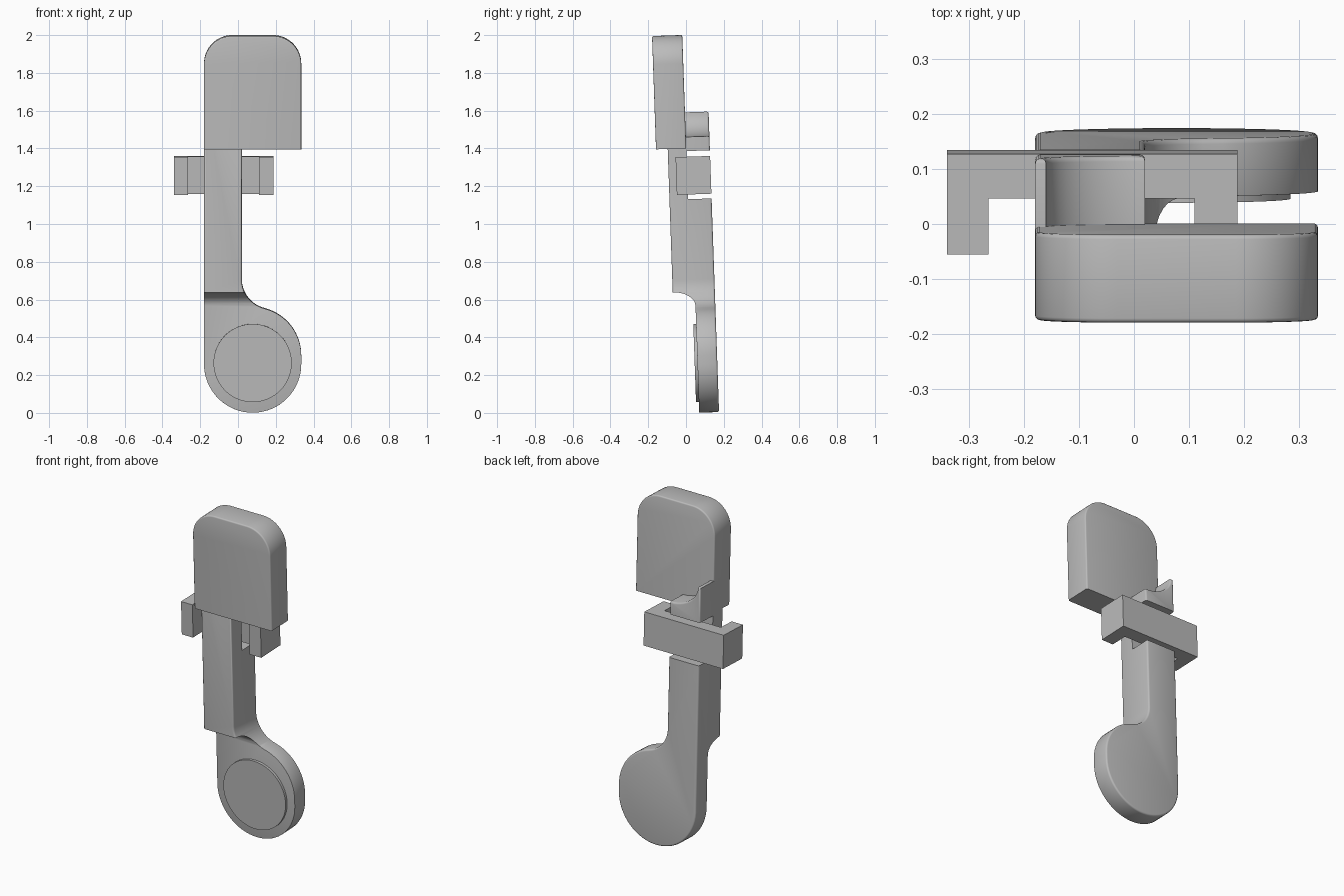
import bpy, bmesh
from math import sin, cos, radians, pi
from mathutils import Matrix

cube = bpy.data.objects.get("Cube")
if cube:
    bpy.data.objects.remove(cube, do_unlink=True)

grey = bpy.data.materials.new("plain grey")
grey.use_nodes = True
colour = (0.5, 0.5, 0.5, 1)
grey.diffuse_color = colour
grey.node_tree.nodes["Principled BSDF"].inputs["Base Color"].default_value = colour

TILT = Matrix.Rotation(radians(2), 4, 'X')


def arc(cx, cz, rx, rz, a0, a1, n=16):
    steps = [radians(a0 + (a1 - a0) * i / n) for i in range(n + 1)]
    return [(cx + rx * cos(a), cz + rz * sin(a)) for a in steps]


def extrude(name, points, lo, hi, place):
    """Extrude a flat outline from lo to hi; place(u, v, depth) gives the position."""
    bm = bmesh.new()
    face = bm.faces.new([bm.verts.new(place(u, v, lo)) for u, v in points])
    side = bmesh.ops.extrude_face_region(bm, geom=[face])["geom"]
    shift = place(0, 0, hi - lo)
    bmesh.ops.translate(bm, verts=[g for g in side if isinstance(g, bmesh.types.BMVert)], vec=shift)
    bmesh.ops.recalc_face_normals(bm, faces=bm.faces)
    mesh = bpy.data.meshes.new(name)
    bm.to_mesh(mesh)
    bm.free()
    mesh.materials.append(grey)
    obj = bpy.data.objects.new(name, mesh)
    bpy.context.collection.objects.link(obj)
    return obj


def front(u, v, d):
    return (u, d, v)


def side(u, v, d):
    return (d, u, v)


def top(u, v, d):
    return (u, v, d)


def round_rims(obj, width, rule):
    """Round the sharp edges picked by a rule on the edge's two ends."""
    bm = bmesh.new()
    bm.from_mesh(obj.data)
    edges = [e for e in bm.edges if len(e.link_faces) == 2
             and e.calc_face_angle() > 0.6 and rule(*[v.co for v in e.verts])]
    bmesh.ops.bevel(bm, geom=edges, offset=width, segments=3, profile=0.5,
                    affect='EDGES', clamp_overlap=True)
    bm.to_mesh(obj.data)
    bm.free()


def on_plane(y):
    return lambda a, b: abs(a.y - y) < 1e-4 and abs(b.y - y) < 1e-4


def cut(obj, cutter):
    mod = obj.modifiers.new("cut", 'BOOLEAN')
    mod.operation = 'DIFFERENCE'
    mod.solver = 'EXACT'
    mod.object = cutter
    cutter.hide_render = True
    bpy.context.view_layer.update()
    graph = bpy.context.evaluated_depsgraph_get()
    mesh = bpy.data.meshes.new_from_object(obj.evaluated_get(graph))
    obj.modifiers.clear()
    obj.data = mesh
    bpy.data.objects.remove(cutter, do_unlink=True)


LEFT, NECK, RIGHT = -0.18, 0.02, 0.335
MID, RAD = 0.0775, 0.2575

# Handle: round paddle, filleted neck and a scooped tip
outline = arc(MID, 0.256, RAD, RAD, 180, 360, 32)
outline += arc(MID, 0.30, RAD, RAD, 0, 75.5, 16)
outline += arc(NECK + 0.16, 0.705, 0.16, 0.16, 255.5, 180, 14)
outline += arc(NECK, 1.59, 0.18, 0.13, 270, 180, 12) + [(LEFT, 1.59)]
handle = extrude("handle", outline, -0.048, 0.175, front)
round_rims(handle, 0.01, on_plane(-0.048))
round_rims(handle, 0.01, on_plane(0.175))

# Thin the paddle from the front with a scooped step under the grip
step = [(-0.2, -0.1), (0.07, -0.1)] + arc(-0.048, 0.565, 0.118, 0.075, 0, 90, 10) + [(-0.2, 0.64)]
cut(handle, extrude("paddle_cutter", step, -0.5, 0.5, side))

# Slot across the back of the handle
slot = [(0.05, 1.13), (0.3, 1.13), (0.3, 1.385), (0.05, 1.385)]
cut(handle, extrude("slot_cutter", slot, -0.5, 0.5, side))
round_rims(handle, 0.01, lambda a, b: on_plane(0.07)(a, b) and max(a.z, b.z) < 0.57)

# Round plate on the paddle
paddle_plate = extrude("paddle_plate", arc(MID, 0.262, 0.207, 0.207, 0, 354.375, 63),
                       0.055, 0.08, front)

# Head block with rounded upper corners
head_outline = [(LEFT, 1.4), (RIGHT, 1.4)]
head_outline += arc(RIGHT - 0.15, 1.85, 0.15, 0.15, 0, 90)
head_outline += arc(LEFT + 0.15, 1.85, 0.15, 0.15, 90, 180)
head = extrude("head", head_outline, -0.11, 0.05, front)
for y in (-0.11, 0.05):
    round_rims(head, 0.008, lambda a, b, y=y: on_plane(y)(a, b) and max(a.z, b.z) > 1.41)

# U-shaped clip crossing the slot
clip_outline = [(-0.34, 0.175), (-0.34, -0.008), (-0.265, -0.008), (-0.265, 0.094),
                (0.11, 0.094), (0.11, -0.008), (0.188, -0.008), (0.188, 0.175)]
clip = extrude("clip", clip_outline, 1.155, 1.355, top)

# Lean everything and shade the curved faces smoothly
for obj in (handle, paddle_plate, head, clip):
    obj.data.transform(TILT)
    bpy.ops.object.select_all(action='DESELECT')
    obj.select_set(True)
    bpy.context.view_layer.objects.active = obj
    bpy.ops.object.shade_smooth_by_angle(angle=radians(35))
